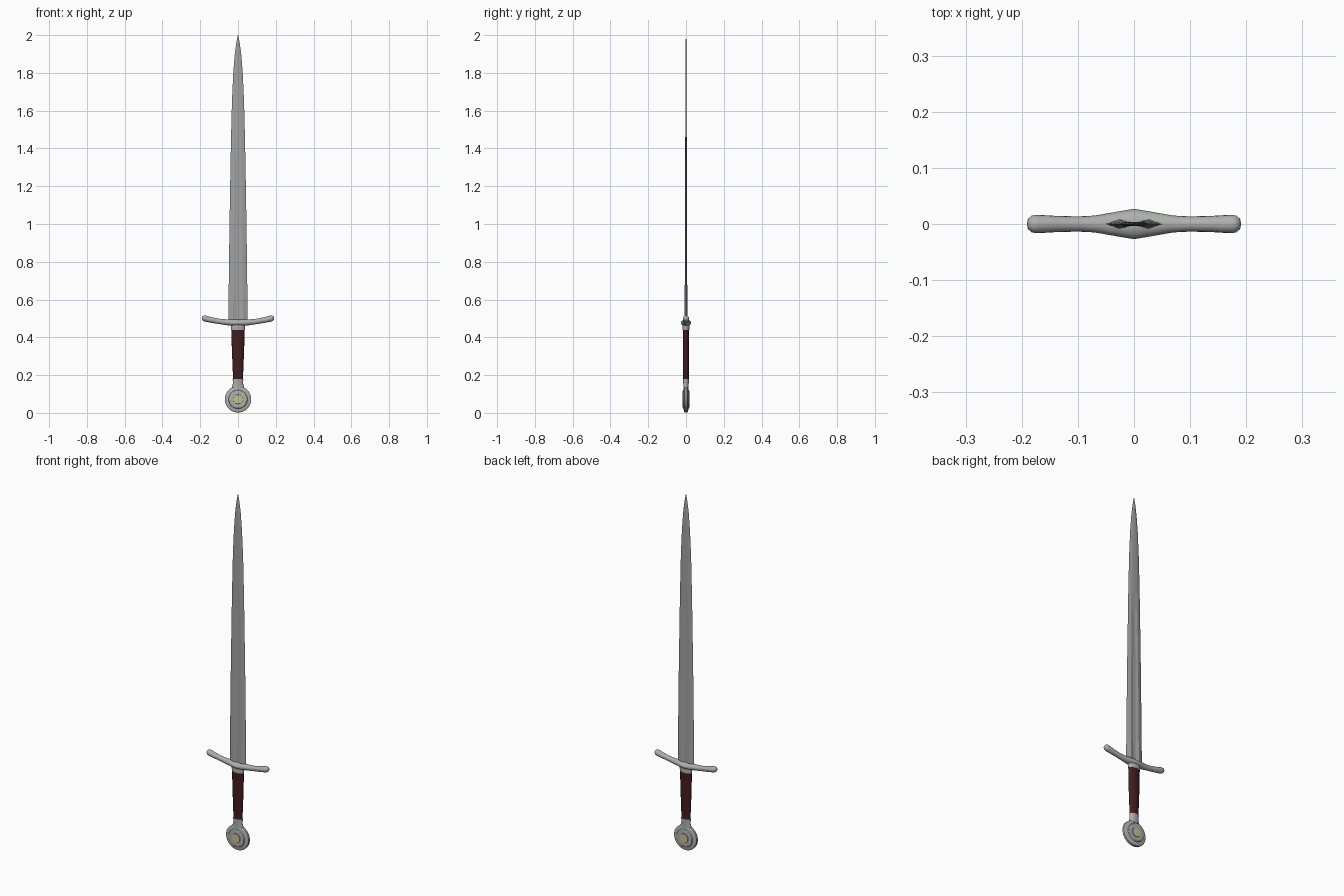
import bpy, bmesh
from math import cos, sin, pi
from mathutils import Vector

cube = bpy.data.objects.get("Cube")
if cube:
    bpy.data.objects.remove(cube, do_unlink=True)


def material(name, rgb, metallic=0.0):
    m = bpy.data.materials.new(name)
    m.use_nodes = True
    m.diffuse_color = (*rgb, 1)
    node = m.node_tree.nodes["Principled BSDF"]
    node.inputs["Base Color"].default_value = (*rgb, 1)
    node.inputs["Roughness"].default_value = 0.5
    return m


blade_steel = material("blade steel", (0.36, 0.36, 0.36))
fitting_steel = material("fitting steel", (0.42, 0.43, 0.42))
leather = material("dark red leather", (0.055, 0.012, 0.012))
brass = material("pale brass", (0.62, 0.52, 0.27))


def loft(name, rings, mats, smooth=None):
    """Skin a list of equal-length point rings and cap both ends."""
    bm = bmesh.new()
    loops = [[bm.verts.new(p) for p in ring] for ring in rings]
    n = len(loops[0])
    for a, b in zip(loops, loops[1:]):
        for i in range(n):
            j = (i + 1) % n
            bm.faces.new((a[i], a[j], b[j], b[i]))
    bm.faces.new(loops[0])
    bm.faces.new(loops[-1])
    bmesh.ops.recalc_face_normals(bm, faces=bm.faces)
    mesh = bpy.data.meshes.new(name)
    bm.to_mesh(mesh)
    bm.free()
    for m in mats:
        mesh.materials.append(m)
    ob = bpy.data.objects.new(name, mesh)
    bpy.context.collection.objects.link(ob)
    if smooth:
        bpy.ops.object.select_all(action='DESELECT')
        ob.select_set(True)
        bpy.context.view_layer.objects.active = ob
        bpy.ops.object.shade_smooth_by_angle(angle=smooth)
    return ob


def ellipse(z, rx, ry, n=20):
    return [(rx * cos(2 * pi * i / n), ry * sin(2 * pi * i / n), z) for i in range(n)]


# Blade: sharp edges, two ridges and a shallow central fuller that fades out
def blade_section(z, w, t, f):
    half = [(w, 0), (0.5 * w, t), (0.15 * w, f), (-0.15 * w, f), (-0.5 * w, t)]
    back = [(-x, -y) for x, y in half]
    return [(x, y, z) for x, y in half + back]


blade_profile = [  # height, half width, ridge depth, fuller depth
    (0.47, 0.051, 0.009, 0.004), (0.60, 0.050, 0.007, 0.003),
    (1.00, 0.045, 0.005, 0.002), (1.35, 0.039, 0.004, 0.002),
    (1.45, 0.037, 0.0035, 0.004), (1.65, 0.032, 0.003, 0.0035),
    (1.80, 0.025, 0.0025, 0.003), (1.90, 0.017, 0.002, 0.0025),
    (1.96, 0.009, 0.0015, 0.002), (2.00, 0.001, 0.0005, 0.0006)]
loft("blade", [blade_section(*p) for p in blade_profile], [blade_steel])

# Crossguard: upswept bar, swelling to a ridge in the middle, rounded ends
guard_half = [  # x, depth radius, height radius
    (0.0, 0.027, 0.017), (0.03, 0.022, 0.017), (0.07, 0.015, 0.015),
    (0.10, 0.0135, 0.014), (0.14, 0.0145, 0.0145), (0.172, 0.0165, 0.016),
    (0.182, 0.015, 0.0145), (0.188, 0.010, 0.010), (0.190, 0.003, 0.003)]
guard_path = [(-x, d, h) for x, d, h in guard_half[:0:-1]] + guard_half
guard_rings = []
for x, d, h in guard_path:
    zc = 0.477 + 0.75 * x * x
    guard_rings.append([(x - 1.2 * x * h * sin(a), d * cos(a), zc + h * sin(a))
                        for a in (2 * pi * i / 16 for i in range(16))])
loft("crossguard", guard_rings, [fitting_steel], 0.7)

# Grip and its metal collars
grip_profile = [(0.175, 0.026, 0.0145), (0.25, 0.029, 0.016),
                (0.35, 0.033, 0.017), (0.445, 0.035, 0.016)]
loft("grip", [ellipse(*p) for p in grip_profile], [leather], 0.7)
loft("upper_collar", [ellipse(0.44, 0.036, 0.018), ellipse(0.455, 0.037, 0.019),
                      ellipse(0.475, 0.034, 0.018)], [fitting_steel], 0.7)
loft("pommel_neck", [ellipse(0.13, 0.034, 0.014), ellipse(0.155, 0.027, 0.0145),
                     ellipse(0.18, 0.028, 0.0165)], [fitting_steel], 0.7)

# Wheel pommel, turned about the front-to-back axis, with a raised hub each side
hub_radius, pommel_z, sides = 0.024, 0.072, 32
face_profile = [(0.002, 0.019), (hub_radius, 0.019), (0.025, 0.0165), (0.042, 0.018),
                (0.047, 0.0165), (0.050, 0.013), (0.066, 0.010), (0.070, 0.006)]
wheel = [(r, -y) for r, y in face_profile] + [(r, y) for r, y in face_profile[::-1]]
pommel = loft("pommel", [[(r * cos(2 * pi * i / sides), y, pommel_z + r * sin(2 * pi * i / sides))
                          for i in range(sides)] for r, y in wheel],
              [fitting_steel, brass], 0.5)
centre = Vector((0, 0, pommel_z))
for face in pommel.data.polygons:
    offset = face.center - centre
    if Vector((offset.x, offset.z)).length < hub_radius * 0.9:
        face.material_index = 1
